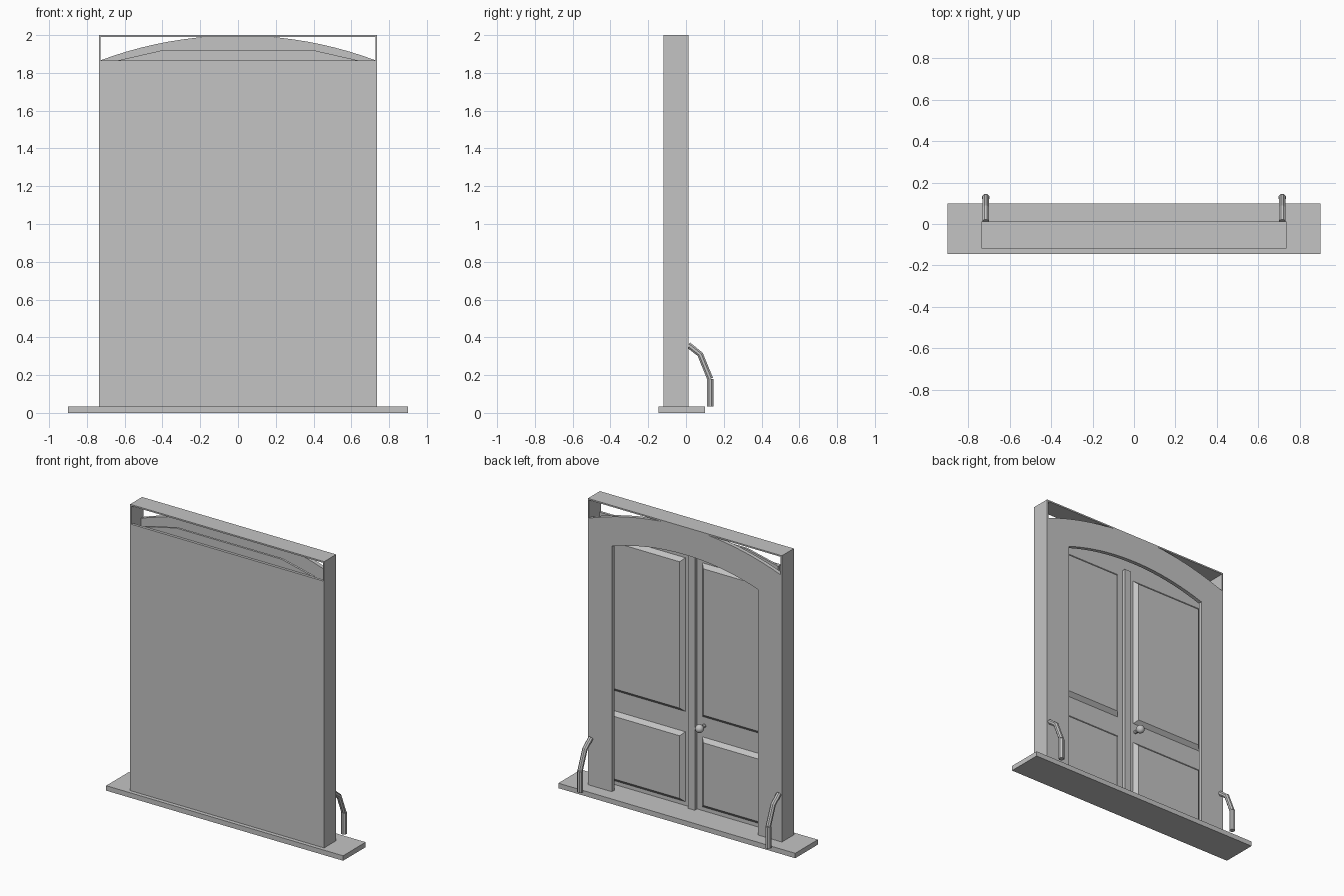
import bpy, bmesh, math
from mathutils import Vector

cube = bpy.data.objects.get("Cube")
if cube:
    bpy.data.objects.remove(cube, do_unlink=True)

grey = bpy.data.materials.new("plain grey")
grey.use_nodes = True
colour = (0.55, 0.55, 0.55, 1)
grey.diffuse_color = colour
grey.node_tree.nodes["Principled BSDF"].inputs["Base Color"].default_value = colour


def finish(name, bm):
    bmesh.ops.recalc_face_normals(bm, faces=bm.faces)
    mesh = bpy.data.meshes.new(name)
    bm.to_mesh(mesh)
    bm.free()
    mesh.materials.append(grey)
    ob = bpy.data.objects.new(name, mesh)
    bpy.context.collection.objects.link(ob)
    return ob


def box(name, x, y, z):
    """Box from (low, high) ranges."""
    bm = bmesh.new()
    bmesh.ops.create_cube(bm, size=1)
    for v in bm.verts:
        v.co = [r[0] if c < 0 else r[1] for c, r in zip(v.co, (x, y, z))]
    return finish(name, bm)


def prism(name, outline, y0, y1):
    """Extrude an (x, z) outline along y."""
    bm = bmesh.new()
    face = bm.faces.new([bm.verts.new((x, y0, z)) for x, z in outline])
    new = bmesh.ops.extrude_face_region(bm, geom=[face])["geom"]
    bmesh.ops.translate(bm, vec=(0, y1 - y0, 0),
                        verts=[g for g in new if isinstance(g, bmesh.types.BMVert)])
    return finish(name, bm)


def arch(half, spring, apex, steps=20):
    """Segmental arch points running from +half to -half."""
    rise = apex - spring
    radius = (half ** 2 + rise ** 2) / (2 * rise)
    xs = [half - 2 * half * i / steps for i in range(steps + 1)]
    return [(x, apex - radius + math.sqrt(radius ** 2 - x * x)) for x in xs]


def raised_panel(name, x0, x1, z0, z1, y0, y1, slope):
    """Panel whose back edge slopes inward all round."""
    bm = bmesh.new()
    rings = []
    for inset, y in ((0, y0), (slope, y1)):
        a, b, c, d = x0 + inset, x1 - inset, z0 + inset, z1 - inset
        rings.append([bm.verts.new((x, y, z)) for x, z in ((a, c), (b, c), (b, d), (a, d))])
    for ring in rings:
        bm.faces.new(ring)
    for i in range(4):
        j = (i + 1) % 4
        bm.faces.new((rings[0][i], rings[0][j], rings[1][j], rings[1][i]))
    return finish(name, bm)


def tube(name, path, radius, sides=8):
    """Round bar following a path in a vertical plane of constant x."""
    bm = bmesh.new()
    pts = [Vector(p) for p in path]
    rings = []
    for i, p in enumerate(pts):
        along = (pts[min(i + 1, len(pts) - 1)] - pts[max(i - 1, 0)]).normalized()
        across = along.cross(Vector((1, 0, 0)))
        turns = [2 * math.pi * (k + 0.5) / sides for k in range(sides)]
        rings.append([bm.verts.new(p + radius * (math.cos(t) * Vector((1, 0, 0))
                      + math.sin(t) * across)) for t in turns])
    for a, b in zip(rings, rings[1:]):
        for k in range(sides):
            n = (k + 1) % sides
            bm.faces.new((a[k], a[n], b[n], b[k]))
    bm.faces.new(rings[0])
    bm.faces.new(rings[-1])
    return finish(name, bm)


# Sill and outer casing
FRONT, BACK, SILL = -0.118, 0.012, 0.034
box("sill", (-0.9, 0.9), (-0.145, 0.1), (0, SILL))
box("front_panel", (-0.735, 0.735), (FRONT, -0.1), (SILL, 1.865))
box("top_board", (-0.737, 0.737), (FRONT, BACK), (1.99, 2.0))
for side, s in (("left", 1), ("right", -1)):
    box(side + "_side_board", sorted((s * 0.728, s * 0.737)), (FRONT, BACK), (SILL, 2.0))

# Arched surround: outer arch, then the door opening
outer = arch(0.732, 1.865, 1.998)
inner = arch(0.555, 1.72, 1.81)
prism("arched_surround",
      [(0.732, SILL)] + outer + [(-0.732, SILL), (-0.555, SILL)]
      + inner[::-1] + [(0.555, SILL)], -0.015, BACK)

# Door backing board with a flat top inside the arch
prism("door_board", [(0.64, SILL), (0.64, 1.865), (0.4, 1.92),
                     (-0.4, 1.92), (-0.64, 1.865), (-0.64, SILL)], -0.1, -0.085)

# Raised door panels, two on each leaf
for side, s in (("left", 1), ("right", -1)):
    x0, x1 = sorted((s * 0.065, s * 0.615))
    for level, z0, z1 in (("lower", 0.06, 0.54), ("upper", 0.68, 1.735)):
        raised_panel(f"{side}_{level}_panel", x0, x1, z0, z1, -0.085, -0.06, 0.025)

# Strip where the leaves meet
box("meeting_strip", (-0.025, 0.025), (-0.085, -0.06), (SILL, 1.78))

# Door knob
tube("knob_stem", [(-0.08, -0.085, 0.62), (-0.08, -0.04, 0.62)], 0.012)
bm = bmesh.new()
bmesh.ops.create_uvsphere(bm, u_segments=12, v_segments=8, radius=0.028)
bmesh.ops.translate(bm, verts=bm.verts, vec=(-0.08, -0.032, 0.62))
for f in bm.faces:
    f.smooth = True
finish("knob", bm)

# Bent guard bars at both sides of the doorway
for side, s in (("left", 1), ("right", -1)):
    x = s * 0.715
    tube(side + "_guard_arm", [(x, 0.012, 0.36), (x, 0.075, 0.31), (x, 0.128, 0.18)], 0.017)
    tube(side + "_guard_post", [(x, 0.128, 0.18), (x, 0.128, SILL)], 0.019)
